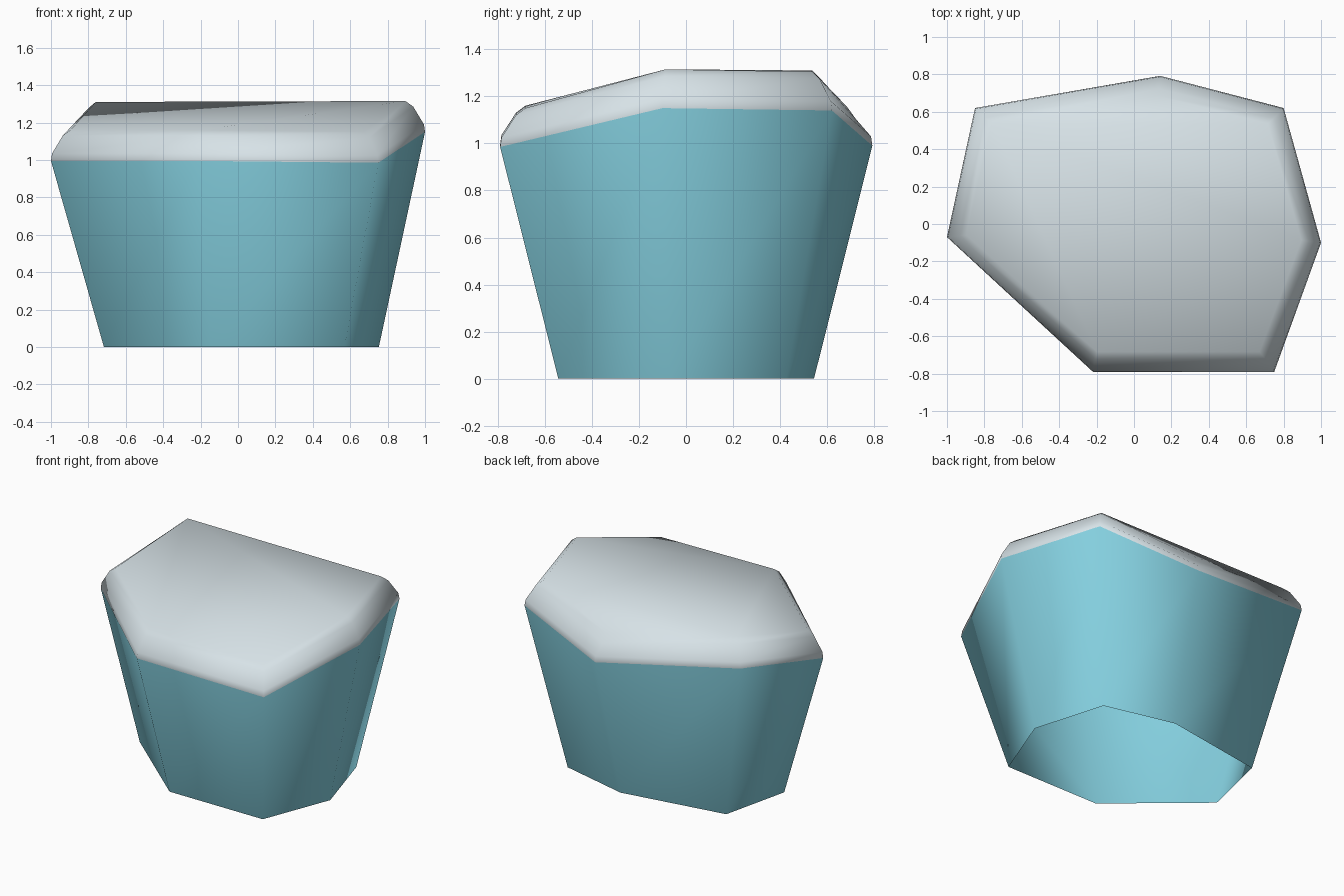
import bpy, bmesh, math

if "Cube" in bpy.data.objects:
    bpy.data.objects.remove(bpy.data.objects["Cube"])


def material(name, rgb):
    m = bpy.data.materials.new(name)
    m.diffuse_color = (*rgb, 1.0)
    m.use_nodes = True
    m.node_tree.nodes["Principled BSDF"].inputs["Base Color"].default_value = m.diffuse_color
    return m


# Seven-sided rim: x, y, height where the pale cap begins
# (left, front left, front right, right, back right, back, back left)
RIM = [(-1.0, -0.07, 0.995), (-0.22, -0.79, 0.995), (0.75, -0.79, 0.985),
       (1.0, -0.10, 1.15), (0.80, 0.62, 1.14), (0.14, 0.792, 0.99),
       (-0.85, 0.62, 1.145)]

bm = bmesh.new()


def ring(sx, sy, lift):
    return [bm.verts.new((x * sx, y * sy, z + lift)) for x, y, z in RIM]


def bridge(lower, upper, mat):
    n = len(lower)
    for i in range(n):
        j = (i + 1) % n
        f = bm.faces.new((lower[i], lower[j], upper[j], upper[i]))
        f.material_index = mat


# Tapered stone body, open underneath
base = ring(0.735, 0.687, 0)
for v in base:
    v.co.z = 0
    v.co.x += 0.018
rim = ring(1, 1, 0)
bridge(base, rim, 0)

# Rounded pale cap edge
low = ring(0.994, 0.993, 0.04)
mid = ring(0.937, 0.915, 0.135)
top = ring(0.895, 0.865, 0.165)
mid[5].co.z -= 0.025
bridge(rim, low, 1)
bridge(low, mid, 1)
bridge(mid, top, 1)

# Folded top of the cap
for tri in ((1, 2, 3), (1, 3, 6), (0, 1, 6), (3, 4, 6), (4, 5, 6)):
    bm.faces.new([top[i] for i in tri]).material_index = 1

mesh = bpy.data.meshes.new("capped_rock")
bm.to_mesh(mesh)
bm.free()
mesh.materials.append(material("blue stone", (0.23, 0.62, 0.73)))
mesh.materials.append(material("pale cap", (0.74, 0.83, 0.87)))

rock = bpy.data.objects.new("capped_rock", mesh)
bpy.context.collection.objects.link(rock)
bpy.context.view_layer.objects.active = rock
rock.select_set(True)
bpy.ops.object.shade_smooth_by_angle(angle=math.radians(85))
